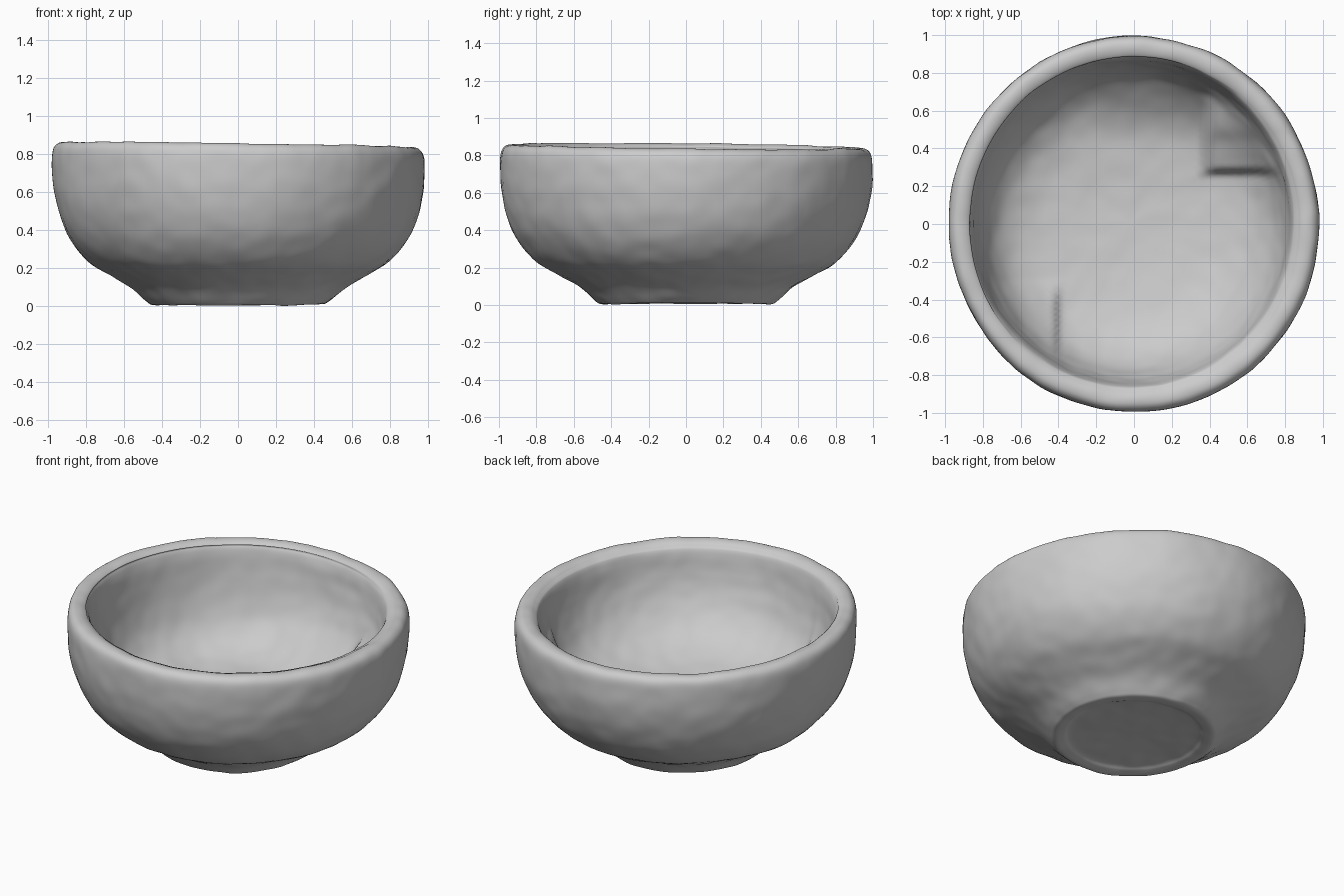
import bpy
import bmesh
import math
from mathutils import Vector, noise

cube = bpy.data.objects.get("Cube")
if cube:
    bpy.data.objects.remove(cube, do_unlink=True)

SIDES = 200
STEPS = 6

# Single clay colour
clay = bpy.data.materials.new("grey clay")
clay.use_nodes = True
GREY = (0.6, 0.6, 0.6, 1)
clay.diffuse_color = GREY
clay.node_tree.nodes["Principled BSDF"].inputs["Base Color"].default_value = GREY

# Bowl cross-section (radius, height): recessed foot, outer wall and rim, then inside
outside = [(0.2, 0.03), (0.36, 0.025), (0.41, 0.012), (0.46, 0.008), (0.495, 0.03),
           (0.57, 0.095), (0.68, 0.16), (0.80, 0.23), (0.897, 0.34), (0.955, 0.46),
           (0.987, 0.59), (0.997, 0.72), (0.992, 0.805), (0.965, 0.842), (0.92, 0.847)]
inside = [(0.88, 0.825), (0.86, 0.77), (0.845, 0.67), (0.815, 0.55), (0.76, 0.425),
          (0.66, 0.325), (0.5, 0.26), (0.25, 0.225)]


def smooth_profile(points, steps):
    """Catmull-Rom curve through the points."""
    pts = [Vector(p) for p in points]
    pts = [2 * pts[0] - pts[1]] + pts + [2 * pts[-1] - pts[-2]]
    out = []
    for a, b, c, d in zip(pts, pts[1:], pts[2:], pts[3:]):
        for i in range(steps):
            t = i / steps
            out.append(0.5 * (2 * b + (c - a) * t + (2 * a - 5 * b + 4 * c - d) * t * t
                              + (3 * b - a - 3 * c + d) * t ** 3))
    return out + [pts[-2]]


def ramp(value, start, end):
    """Smooth step from 0 at start to 1 at end."""
    t = min(max((value - start) / (end - start), 0), 1)
    return t * t * (3 - 2 * t)


bm = bmesh.new()


def make_ring(r, z):
    """One circle of vertices."""
    return [bm.verts.new((r * math.cos(a), r * math.sin(a), z))
            for a in (math.tau * k / SIDES for k in range(SIDES))]


def bridge(low, high):
    """Join two rings with a band of quads."""
    for k in range(SIDES):
        n = (k + 1) % SIDES
        bm.faces.new((low[k], low[n], high[n], high[k]))


def cap(ring, r, z, height):
    """Fill a ring with smaller rings and a centre point."""
    made = []
    for f in (0.8, 0.6, 0.4, 0.2):
        smaller = make_ring(r * f, height + (z - height) * f * f)
        bridge(ring, smaller)
        made += smaller
        ring = smaller
    centre = bm.verts.new((0, 0, height))
    for k in range(SIDES):
        bm.faces.new((ring[k], ring[(k + 1) % SIDES], centre))
    return made + [centre]


# Spin the section into a closed bowl
rings = [make_ring(r, z) for r, z in smooth_profile(outside + inside, STEPS)]
for low, high in zip(rings, rings[1:]):
    bridge(low, high)
cap(rings[0], *outside[0], 0.033)
inner_verts = set(cap(rings[-1], *inside[-1], 0.215))
for ring in rings[len(outside) * STEPS:]:
    inner_verts.update(ring)
bmesh.ops.recalc_face_normals(bm, faces=bm.faces)
bm.normal_update()

# Hand-shaped unevenness
normals = {v: v.normal.copy() for v in bm.verts}
for v, normal in normals.items():
    p = v.co.copy()
    v.co += normal * (0.006 * noise.noise(p * 3.5) + 0.004 * noise.noise(p * 10))
    if v in inner_verts:
        # Hollow sits off centre, its floor rising to the front left
        low = 1 - ramp(p.z, 0.35, 0.8)
        v.co.x -= 0.015
        v.co.y += 0.012
        v.co.z += 0.05 * low * (p.x - p.y)
        # Sloping clay at the back, a shelf at its left, a thicker patch at the front right
        slope = ramp(p.y, 0.4, 0.75) * ramp(p.x, -0.4, 0)
        shelf = ramp(p.x, 0.36, 0.46) * ramp(p.y, 0.24, 0.29) * (1 - ramp(p.y, 0.45, 0.75))
        patch = ramp(-p.x, 0.38, 0.42) * ramp(-p.y, 0.3, 0.42)
        v.co.z += low * (0.06 * slope + (0.07 + 0.25 * (p.y - 0.26)) * shelf + 0.04 * patch)
    # Slight oval and a rim that dips to the left and back
    v.co.x *= 0.982
    v.co.z = max(v.co.z - 0.018 * p.z * (p.x + 0.7 * p.y), 0)

mesh = bpy.data.meshes.new("bowl")
bm.to_mesh(mesh)
bm.free()
mesh.materials.append(clay)
bowl = bpy.data.objects.new("bowl", mesh)
bpy.context.collection.objects.link(bowl)
bpy.context.view_layer.objects.active = bowl
bowl.select_set(True)
bpy.ops.object.shade_smooth()
